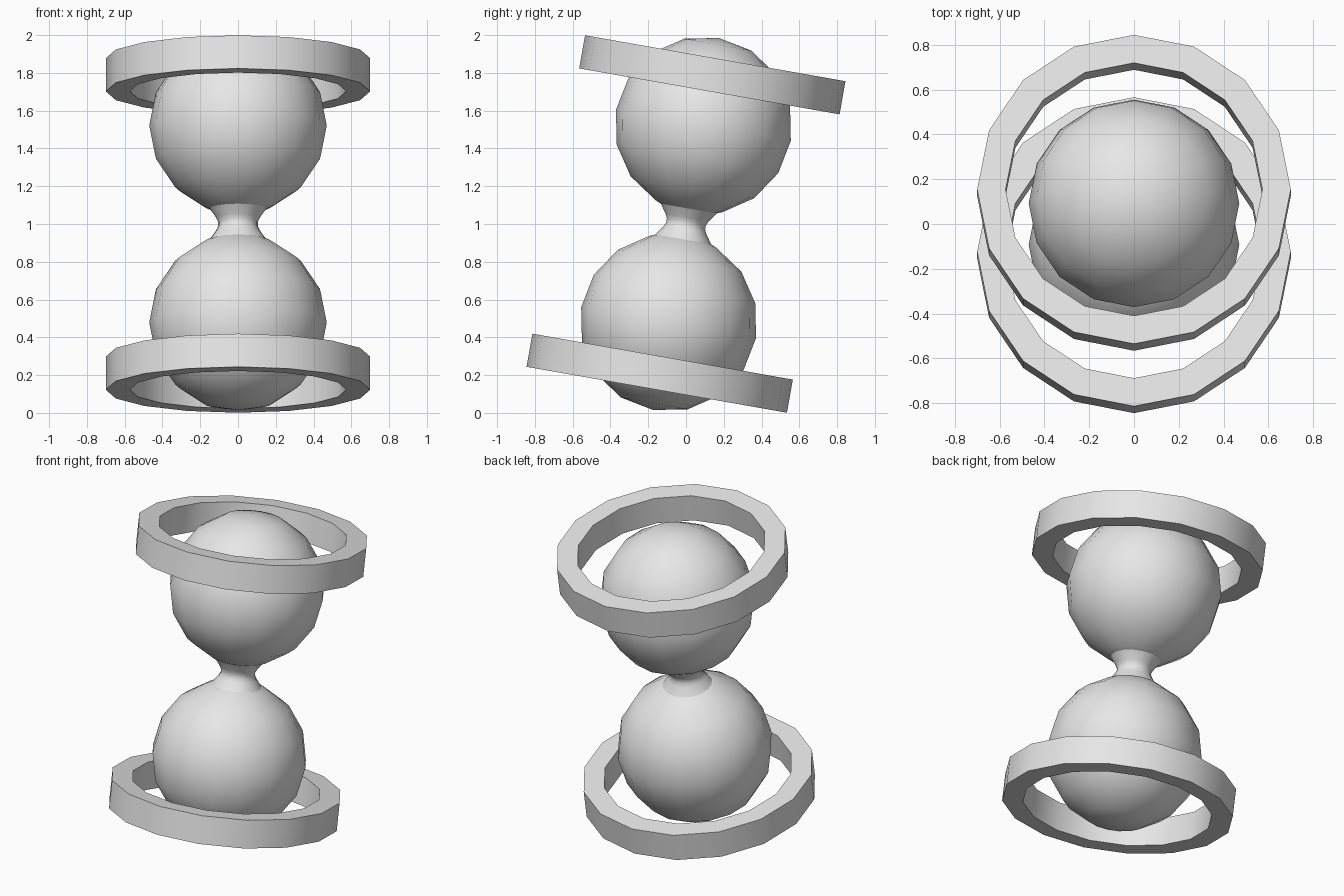
import bpy, bmesh, math
from mathutils import Matrix

cube = bpy.data.objects.get("Cube")
if cube:
    bpy.data.objects.remove(cube, do_unlink=True)

SIDES = 16
# Whole hourglass leans backwards about its waist
LEAN = Matrix.Translation((0, 0, 1)) @ Matrix.Rotation(math.radians(-10), 4, 'X')

grey = bpy.data.materials.new("light_grey")
grey.use_nodes = True
grey.diffuse_color = (0.8, 0.8, 0.8, 1)
grey.node_tree.nodes["Principled BSDF"].inputs["Base Color"].default_value = (0.8, 0.8, 0.8, 1)


def lathe(name, profile, closed=False):
    """Spin (radius, height) points around the leaning axis."""
    bm = bmesh.new()
    verts = [bm.verts.new((r, 0, z)) for r, z in profile]
    edges = [bm.edges.new(pair) for pair in zip(verts, verts[1:])]
    if closed:
        edges.append(bm.edges.new((verts[-1], verts[0])))
    bmesh.ops.spin(bm, geom=verts + edges, cent=(0, 0, 0), axis=(0, 0, 1),
                   angle=math.tau, steps=SIDES, use_duplicate=False)
    bmesh.ops.remove_doubles(bm, verts=bm.verts[:], dist=0.0005)
    bmesh.ops.recalc_face_normals(bm, faces=bm.faces[:])
    bm.transform(LEAN)
    mesh = bpy.data.meshes.new(name)
    bm.to_mesh(mesh)
    bm.free()
    mesh.materials.append(grey)
    obj = bpy.data.objects.new(name, mesh)
    bpy.context.collection.objects.link(obj)
    bpy.ops.object.select_all(action='DESELECT')
    obj.select_set(True)
    bpy.context.view_layer.objects.active = obj
    bpy.ops.object.shade_smooth_by_angle(angle=math.radians(30))
    return obj


# Two round bulbs joined by a narrow flared neck
BULB_R, BULB_Z = 0.47, 0.53
upper = []
for lat in (90, 67.5, 45, 22.5, 0, -22.5, -45, -67.5):
    a = math.radians(lat)
    upper.append((BULB_R * math.cos(a), BULB_Z + BULB_R * math.sin(a)))
upper += [(0.15, 0.083), (0.116, 0.035), (0.105, 0.012)]
lathe("glass_bulbs", upper + [(r, -z) for r, z in reversed(upper)])

# Loose rings around the two ends
OUTER, INNER, HALF = 0.70, 0.573, 0.089
for name, z in (("top_ring", 0.802), ("bottom_ring", -0.802)):
    lathe(name, [(OUTER, z - HALF), (OUTER, z + HALF),
                 (INNER, z + HALF), (INNER, z - HALF)], closed=True)
